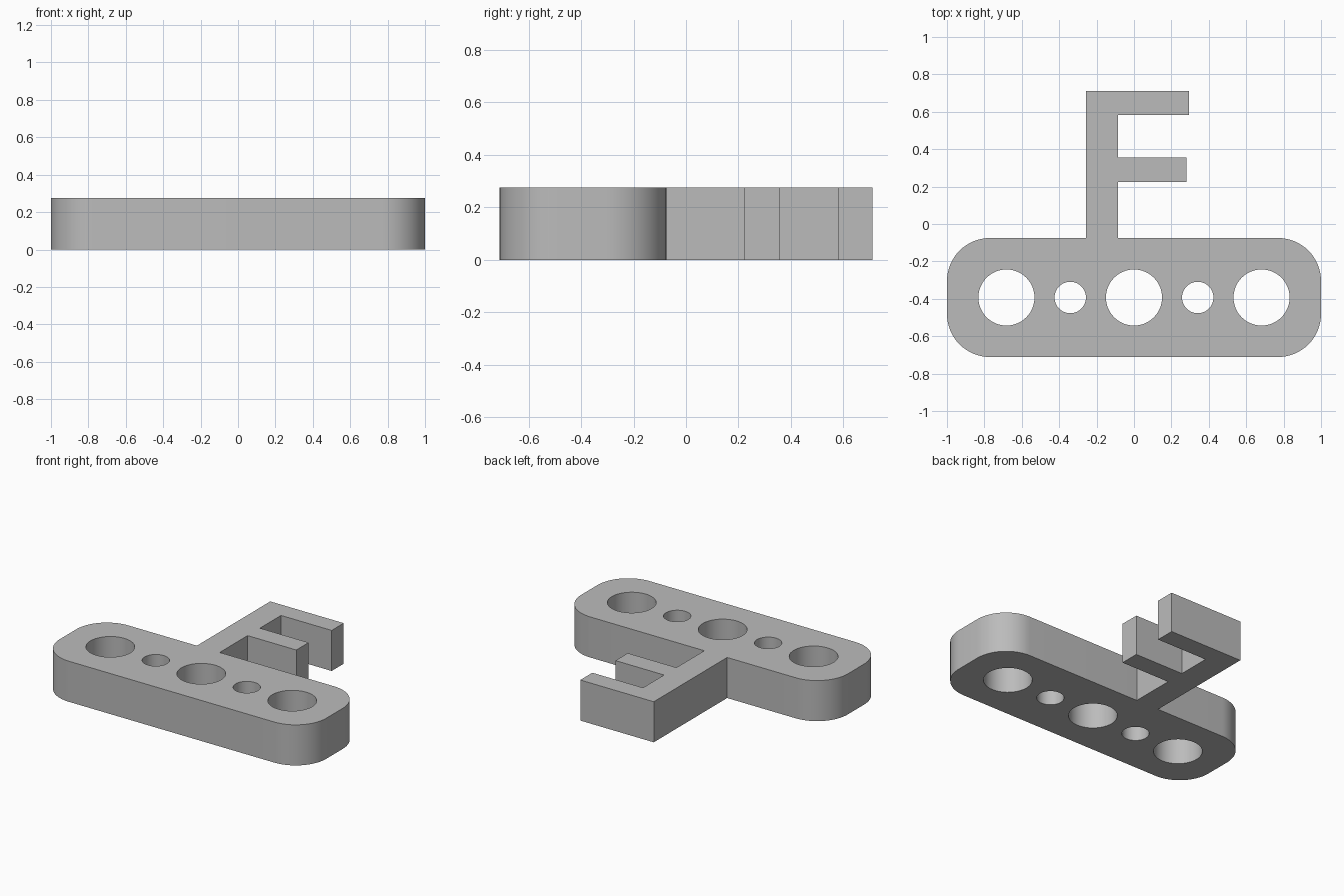
import bpy, bmesh
from math import sin, cos, pi

HEIGHT = 0.275

cube = bpy.data.objects.get("Cube")
if cube:
    bpy.data.objects.remove(cube, do_unlink=True)

grey = bpy.data.materials.new("plain_grey")
grey.use_nodes = True
colour = (0.5, 0.5, 0.5, 1)
grey.diffuse_color = colour
grey.node_tree.nodes["Principled BSDF"].inputs["Base Color"].default_value = colour


def arc(cx, cy, radius, start, end, steps):
    return [(cx + radius * cos(start + (end - start) * i / steps),
             cy + radius * sin(start + (end - start) * i / steps))
            for i in range(steps + 1)]


def slab(name, outlines):
    """Extrude closed outlines upward; inner outlines become holes."""
    curve = bpy.data.curves.new(name + "_outline", 'CURVE')
    curve.dimensions = '2D'
    curve.fill_mode = 'BOTH'
    curve.extrude = HEIGHT / 2
    for points in outlines:
        spline = curve.splines.new('POLY')
        spline.points.add(len(points) - 1)
        for point, (x, y) in zip(spline.points, points):
            point.co = (x, y, 0, 1)
        spline.use_cyclic_u = True
    helper = bpy.data.objects.new(name + "_helper", curve)
    mesh = bpy.data.meshes.new_from_object(helper)
    bpy.data.objects.remove(helper)
    bpy.data.curves.remove(curve)

    # Weld the caps to the walls and rest the slab on the ground
    bm = bmesh.new()
    bm.from_mesh(mesh)
    bmesh.ops.remove_doubles(bm, verts=bm.verts, dist=0.0005)
    bmesh.ops.translate(bm, verts=bm.verts, vec=(0, 0, HEIGHT / 2))
    bmesh.ops.recalc_face_normals(bm, faces=bm.faces)
    bm.to_mesh(mesh)
    bm.free()
    mesh.name = name
    mesh.materials.clear()
    mesh.materials.append(grey)
    obj = bpy.data.objects.new(name, mesh)
    bpy.context.collection.objects.link(obj)
    bpy.ops.object.select_all(action='DESELECT')
    obj.select_set(True)
    bpy.context.view_layer.objects.active = obj
    bpy.ops.object.shade_smooth_by_angle(angle=pi / 6)
    return obj


# Rounded base plate with a row of alternating large and small holes
mid_y, half_depth, corner = -0.393, 0.318, 0.23
rim = []
for i, (sx, sy) in enumerate([(1, 1), (-1, 1), (-1, -1), (1, -1)]):
    rim += arc(sx * (1 - corner), mid_y + sy * (half_depth - corner),
               corner, i * pi / 2, (i + 1) * pi / 2, 16)
holes = [arc(x, mid_y, r, 0, 2 * pi, 48)[:-1]
         for x, r in [(-0.682, 0.15), (-0.341, 0.084), (0, 0.15),
                      (0.341, 0.084), (0.682, 0.15)]]
slab("base_plate", [rim] + holes)

# Upright arm with two side prongs, joined flush to the plate
left, inner, back = -0.256, -0.085, 0.711
root = mid_y + half_depth
slab("pronged_arm", [[
    (left, root), (inner, root),
    (inner, 0.224), (0.28, 0.224), (0.28, 0.356), (inner, 0.356),
    (inner, 0.582), (0.295, 0.582), (0.295, back), (left, back)]])
